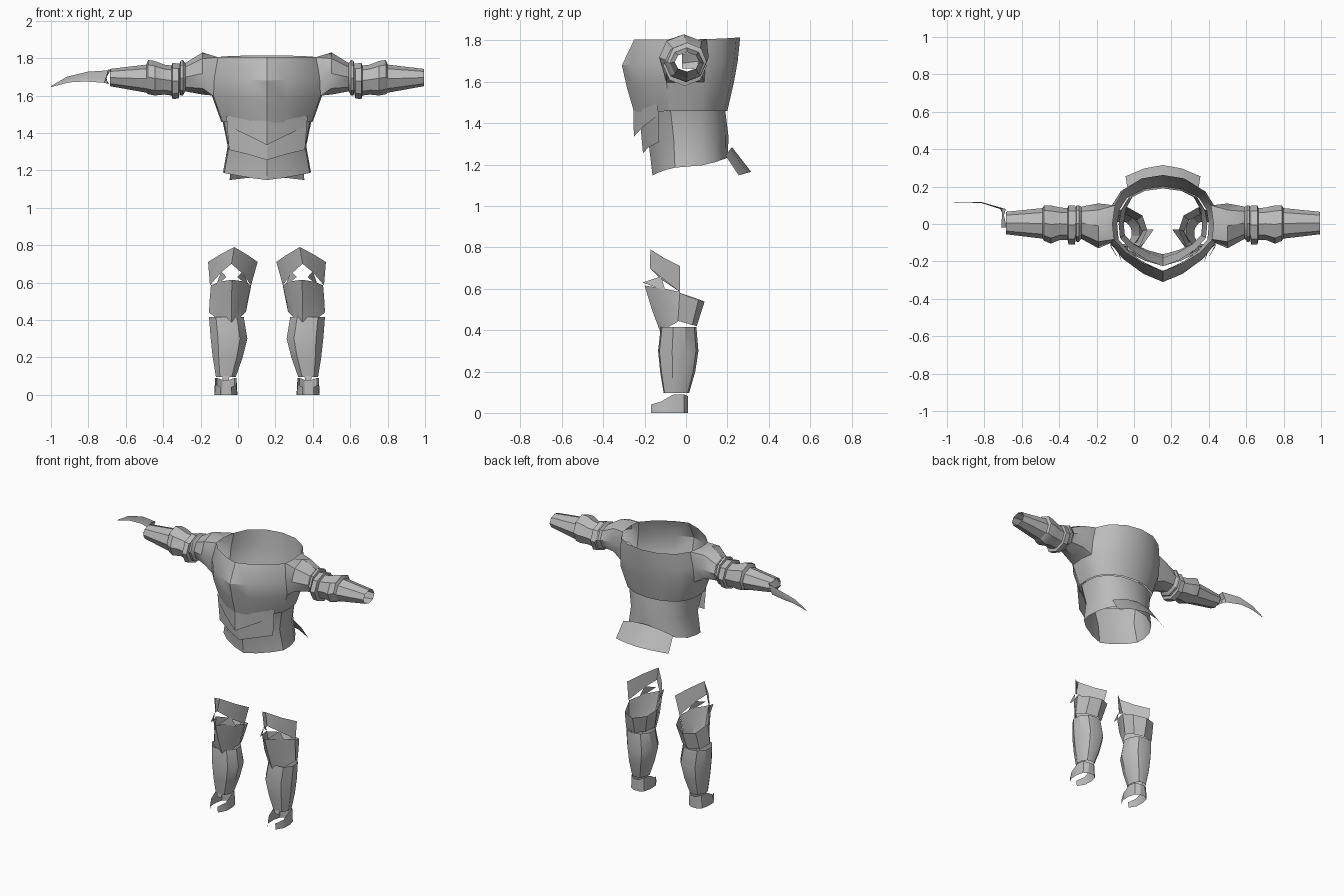
import bpy, bmesh, math

CX = 0.155  # x of the suit's mirror plane
grey = bpy.data.materials.new("plain grey")
grey.diffuse_color = (0.5, 0.5, 0.5, 1)


def sheet(name, rows, closed=False, skip=()):
    """Skin rows of points with quads; skip holds (row, column) holes."""
    bm = bmesh.new()
    grid = [[bm.verts.new((x + CX, y, z)) for x, y, z in r] for r in rows]
    n = len(rows[0])
    for i in range(len(rows) - 1):
        for j in range(n if closed else n - 1):
            if (i, j) not in skip:
                k = (j + 1) % n
                bm.faces.new((grid[i][j], grid[i][k], grid[i + 1][k], grid[i + 1][j]))
    bmesh.ops.recalc_face_normals(bm, faces=bm.faces)
    me = bpy.data.meshes.new(name)
    bm.to_mesh(me)
    bm.free()
    me.materials.append(grey)
    ob = bpy.data.objects.new(name, me)
    bpy.context.collection.objects.link(ob)
    bpy.ops.object.select_all(action='DESELECT')
    ob.select_set(True)
    bpy.context.view_layer.objects.active = ob
    bpy.ops.object.shade_smooth_by_angle(angle=math.radians(32))
    return ob


def flip(rows, s):
    return [[(x * s, y, z) for x, y, z in r] for r in rows]


def both(row):
    """Mirror a half row that starts on the centre line."""
    return [(-x, y, z) for x, y, z in row[:0:-1]] + row


# Torso outline: pointed front, rounded back
HALF = [(0, -1), (.36, -.86), (.74, -.6), (.97, -.33), (1, 0),
        (.95, .38), (.78, .7), (.42, .93), (0, 1)]
OUTLINE = HALF + [(-x, y) for x, y in HALF[-2:0:-1]]


def body_ring(w, front, back, zf, zs, zb):
    ring = []
    for x, y in OUTLINE:
        z = zs + (zf - zs) * y * y if y < 0 else zs + (zb - zs) * y * y
        ring.append((x * w, -y * front if y < 0 else y * back, z))
    return ring


# Upper body, with arm holes two columns wide
upper = [body_ring(.27, -.25, .262, 1.805, 1.805, 1.815),
         body_ring(.29, -.31, .25, 1.68, 1.70, 1.70),
         body_ring(.295, -.285, .232, 1.57, 1.60, 1.60),
         body_ring(.245, -.25, .20, 1.45, 1.46, 1.46)]
holes = {(r, c) for r in (0, 1) for c in (3, 4, 11, 12)}
sheet("upper_body", upper, True, holes)

# Waist with a flared hem, lower at the front
sheet("waist", [body_ring(.237, -.225, .19, 1.45, 1.46, 1.46),
                body_ring(.21, -.18, .205, 1.30, 1.33, 1.34),
                body_ring(.235, -.162, .203, 1.148, 1.19, 1.235)], True)

# Chest and belly plates with V shaped lower edges
sheet("chest_plate", [both([(0, -.255, 1.50), (.1, -.215, 1.50), (.212, -.14, 1.49)]),
                      both([(0, -.252, 1.335), (.1, -.205, 1.385), (.205, -.14, 1.435)])])
sheet("belly_plate", [both([(0, -.225, 1.44), (.1, -.195, 1.45), (.217, -.135, 1.49)]),
                      both([(0, -.208, 1.255), (.1, -.18, 1.285), (.203, -.13, 1.31)])])

# Tail flap
sheet("tail_flap", [both([(0, .222, 1.285), (.1, .215, 1.275), (.19, .19, 1.245)]),
                    both([(0, .315, 1.165), (.1, .297, 1.16), (.2, .255, 1.148)])])


def arm_ring(x, ylo, yhi, zlo, zhi):
    out = []
    for k in range(8):
        a = k * math.pi / 4
        out.append((x, (ylo + yhi) / 2 + (yhi - ylo) / 2 * math.sin(a),
                    (zlo + zhi) / 2 + (zhi - zlo) / 2 * math.cos(a)))
    return out


for side, s in (("right", 1), ("left", -1)):
    # Shoulder sleeve grows out of the arm hole
    rim = [upper[r][c] for r, c in ((0, 4), (0, 5), (1, 5), (2, 5),
                                    (2, 4), (2, 3), (1, 3), (0, 3))]
    sheet(side + "_shoulder", flip([rim, arm_ring(.345, -.13, .11, 1.605, 1.83),
                                    arm_ring(.435, -.08, .093, 1.622, 1.775)], s), True)
    # Upper arm bands
    sheet(side + "_arm_band", flip([arm_ring(.435, -.078, .09, 1.625, 1.77),
                                    arm_ring(.45, -.095, .10, 1.60, 1.79),
                                    arm_ring(.463, -.095, .10, 1.60, 1.785),
                                    arm_ring(.466, -.08, .09, 1.615, 1.77),
                                    arm_ring(.472, -.11, .10, 1.585, 1.77),
                                    arm_ring(.505, -.11, .10, 1.58, 1.775),
                                    arm_ring(.51, -.085, .085, 1.60, 1.76)], s), True)
    # Flared elbow cuff
    sheet(side + "_elbow_cuff", flip([arm_ring(.51, -.085, .085, 1.60, 1.76),
                                      arm_ring(.55, -.085, .088, 1.605, 1.765),
                                      arm_ring(.60, -.105, .10, 1.60, 1.785),
                                      arm_ring(.635, -.09, .10, 1.607, 1.79),
                                      arm_ring(.645, -.078, .085, 1.615, 1.765)], s), True)
    # Forearm, open at the wrist
    sheet(side + "_forearm", flip([arm_ring(.645, -.078, .085, 1.615, 1.765),
                                   arm_ring(.84, -.055, .065, 1.65, 1.742)], s), True)

    # Shoe: low wall around the heel, open between the two toe tips
    plan = [(.03, -.17, .04), (.06, -.12, .055), (.062, -.06, .09), (.05, -.01, .09),
            (.02, .01, .08)]
    plan += [(-x, y, h) for x, y, h in plan[::-1]]
    sheet(side + "_shoe", flip([[(.22 + x * .92, y, h) for x, y, h in plan],
                                [(.22 + x, y, 0) for x, y, h in plan]], s))
    # Instep tab
    sheet(side + "_instep", flip([[(.20, -.11, .10), (.24, -.11, .10)],
                                  [(.205, -.112, .075), (.235, -.112, .075)]], s))

    # Shin with a flat front panel
    shin = []
    for z, cx, r, yf, yb in ((.415, .217, .093, -.122, .05), (.30, .203, .098, -.135, .06),
                             (.20, .21, .08, -.125, .045), (.095, .22, .053, -.108, .015)):
        mid, ry = (yf + yb) / 2, (yb - yf) / 2
        shin.append([(cx + r * x, mid + ry * y, z) for x, y in
                     ((-.6, -.93), (0, -1), (.6, -.93), (1, -.3), (.95, .35),
                      (.55, .88), (0, 1), (-.55, .88), (-.95, .35), (-1, -.3))])
    sheet(side + "_shin", flip(shin, s), True)

    # Thigh guard: front half shell, V shaped at the knee
    sheet(side + "_thigh_guard", flip([
        [(.085, -.03, .585), (.12, -.13, .605), (.187, -.20, .615), (.25, -.13, .605), (.30, -.03, .585)],
        [(.105, -.035, .50), (.13, -.12, .50), (.19, -.165, .50), (.25, -.12, .50), (.307, -.035, .50)],
        [(.112, -.04, .445), (.14, -.095, .415), (.19, -.122, .385), (.27, -.095, .41), (.31, -.04, .44)]], s))
    # Back thigh band
    sheet(side + "_thigh_band", flip([
        [(.085, -.03, .58), (.11, .045, .555), (.19, .09, .538), (.27, .06, .545), (.30, -.03, .58)],
        [(.112, -.04, .445), (.14, .02, .43), (.20, .052, .42), (.28, .03, .425), (.31, -.04, .445)]], s))
    # Hip strap arching over the front opening
    sheet(side + "_hip_strap", flip([
        [(.05, -.03, .71), (.10, -.10, .745), (.175, -.172, .79), (.25, -.11, .75), (.315, -.03, .71)],
        [(.085, -.03, .585), (.128, -.12, .645), (.19, -.175, .70), (.245, -.12, .655), (.305, -.03, .585)]], s))
    # Pointed tabs beside the opening
    for a, b in ((.10, .128), (.27, .245)):
        sheet(side + "_thigh_tab", flip([[(a, -.10, .59), (b, -.12, .66)],
                                         [(b, -.14, .605), ((b + .19) / 2, -.21, .63)]], s))

# Trailing hand guard on one arm, curling to a point
sheet("hand_guard", [[(-.835, -.02, 1.735), (-.85, .045, 1.74), (-.84, .08, 1.735), (-.96, .112, 1.727),
                      (-1.07, .115, 1.70), (-1.155, .115, 1.65)],
                     [(-.865, -.02, 1.69), (-.86, .06, 1.70), (-.86, .085, 1.69), (-.97, .117, 1.70),
                      (-1.07, .118, 1.685), (-1.155, .115, 1.648)],
                     [(-.845, -.02, 1.665), (-.85, .055, 1.662), (-.87, .08, 1.668), (-.97, .112, 1.675),
                      (-1.06, .115, 1.67), (-1.155, .115, 1.645)]])
